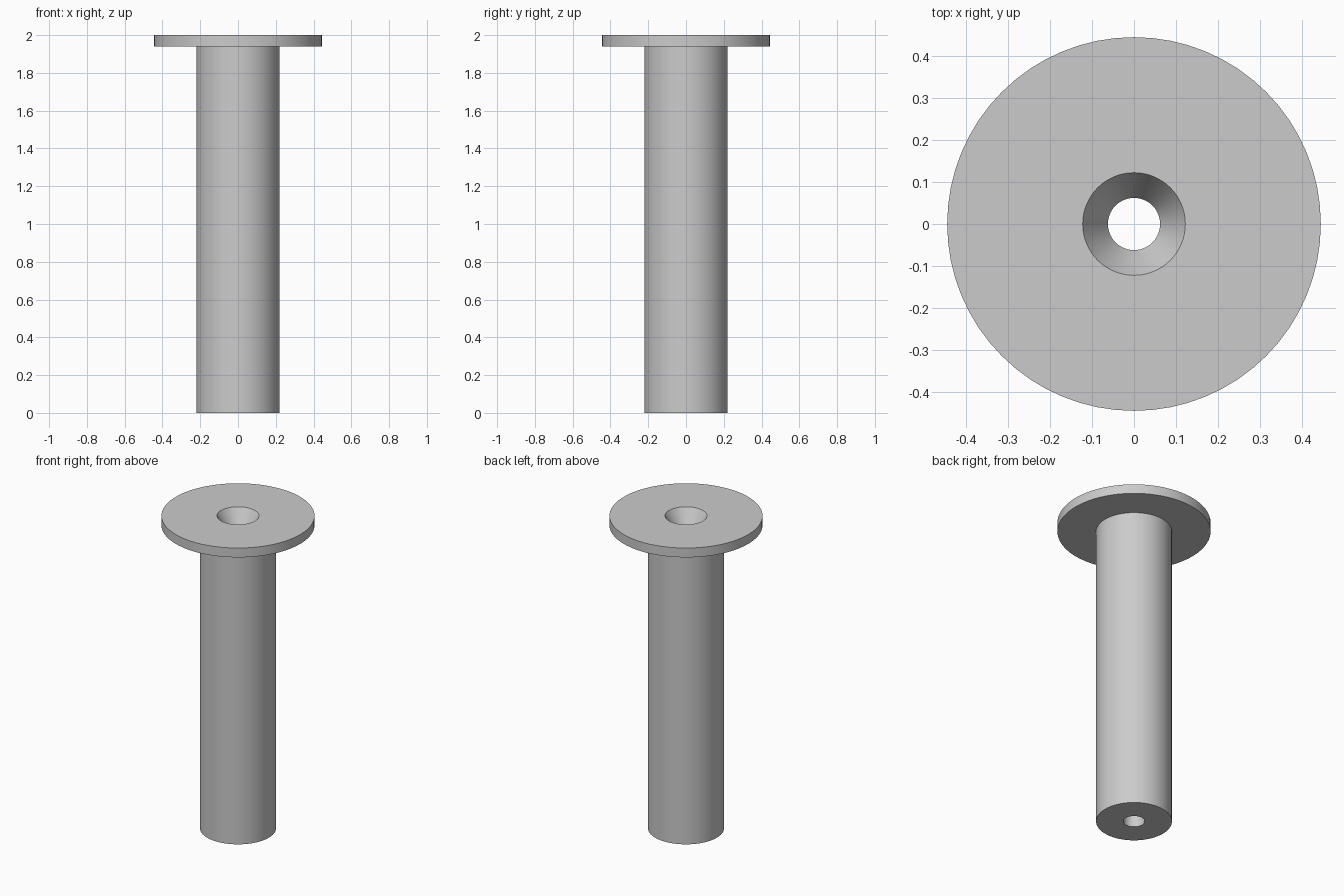
import bpy
import bmesh
import math

cube = bpy.data.objects.get("Cube")
if cube:
    bpy.data.objects.remove(cube, do_unlink=True)

SEGMENTS = 64

# Single plain grey for the whole part
grey = bpy.data.materials.new("light_grey")
grey.use_nodes = True
colour = (0.6, 0.6, 0.6, 1)
grey.diffuse_color = colour
grey.node_tree.nodes["Principled BSDF"].inputs["Base Color"].default_value = colour


def lathe(name, profile):
    """Revolve a closed (radius, height) profile around the z axis."""
    bm = bmesh.new()
    verts = [bm.verts.new((r, 0, z)) for r, z in profile]
    edges = [bm.edges.new((v, verts[(i + 1) % len(verts)])) for i, v in enumerate(verts)]
    bmesh.ops.spin(bm, geom=verts + edges, axis=(0, 0, 1), cent=(0, 0, 0),
                   angle=math.tau, steps=SEGMENTS)
    bmesh.ops.remove_doubles(bm, verts=bm.verts, dist=0.0001)
    bmesh.ops.recalc_face_normals(bm, faces=bm.faces)
    mesh = bpy.data.meshes.new(name)
    bm.to_mesh(mesh)
    bm.free()
    mesh.materials.append(grey)
    obj = bpy.data.objects.new(name, mesh)
    bpy.context.collection.objects.link(obj)
    bpy.ops.object.select_all(action="DESELECT")
    obj.select_set(True)
    bpy.context.view_layer.objects.active = obj
    bpy.ops.object.shade_smooth_by_angle(angle=math.radians(25))
    return obj


# Flanged sleeve: shaft, top flange, countersunk mouth and through bore
shaft, flange, bore, mouth = 0.22, 0.444, 0.062, 0.122
lathe("flanged_sleeve", [
    (bore, 0), (shaft, 0),
    (shaft, 1.94), (flange, 1.94),
    (flange, 2), (mouth, 2),
    (bore, 1.9),
])
